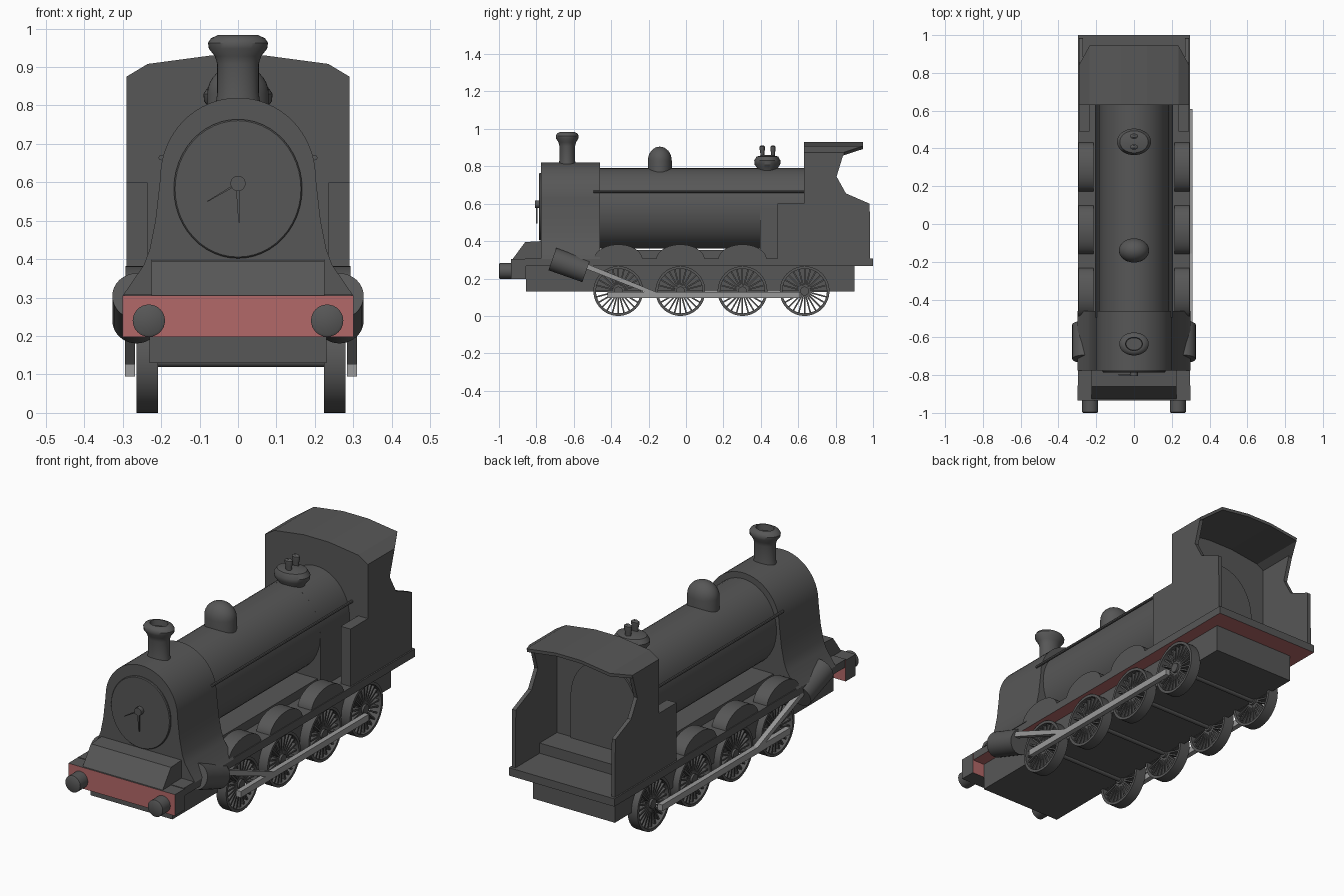
import bpy, bmesh, math
from mathutils import Matrix, Vector

if "Cube" in bpy.data.objects:
    bpy.data.objects.remove(bpy.data.objects["Cube"])


def material(name, r, g, b):
    m = bpy.data.materials.new(name)
    m.use_nodes = True
    m.diffuse_color = (r, g, b, 1)
    m.node_tree.nodes["Principled BSDF"].inputs["Base Color"].default_value = (r, g, b, 1)
    return m


GREY = material("dark grey", 0.095, 0.095, 0.095)
RED = material("faded red", 0.45, 0.14, 0.14)
STEEL = material("steel grey", 0.32, 0.32, 0.32)


def finish(name, bm, mat=GREY, smooth=False):
    bmesh.ops.remove_doubles(bm, verts=bm.verts, dist=1e-5)
    bmesh.ops.recalc_face_normals(bm, faces=bm.faces)
    me = bpy.data.meshes.new(name)
    bm.to_mesh(me)
    bm.free()
    me.materials.append(mat)
    ob = bpy.data.objects.new(name, me)
    bpy.context.collection.objects.link(ob)
    if smooth:
        bpy.ops.object.select_all(action="DESELECT")
        ob.select_set(True)
        bpy.context.view_layer.objects.active = ob
        bpy.ops.object.shade_smooth_by_angle(angle=math.radians(35))
    return ob


def prism(name, pts, axis, a, b, mat=GREY, smooth=False):
    """Extrude a profile along x (points are y,z) or along y (points are x,z)."""
    bm = bmesh.new()
    at = (lambda p, t: (t, *p)) if axis == "x" else (lambda p, t: (p[0], t, p[1]))
    f = bm.faces.new([bm.verts.new(at(p, a)) for p in pts])
    ext = bmesh.ops.extrude_face_region(bm, geom=[f])["geom"]
    shift = Vector((b - a, 0, 0)) if axis == "x" else Vector((0, b - a, 0))
    bmesh.ops.translate(bm, vec=shift, verts=[v for v in ext if isinstance(v, bmesh.types.BMVert)])
    return finish(name, bm, mat, smooth)


def box(name, x0, x1, y0, y1, z0, z1, mat=GREY):
    return prism(name, [(y0, z0), (y1, z0), (y1, z1), (y0, z1)], "x", x0, x1, mat)


def ring_surface(bm, profile, n, closed=False):
    """Spin (radius, height) points about z."""
    rings = [[bm.verts.new((r * math.cos(math.tau * i / n), r * math.sin(math.tau * i / n), z))
              for i in range(n)] for r, z in profile]
    pairs = list(zip(rings, rings[1:])) + ([(rings[-1], rings[0])] if closed else [])
    for lo, hi in pairs:
        for i in range(n):
            j = (i + 1) % n
            bm.faces.new((lo[i], lo[j], hi[j], hi[i]))
    if not closed:
        bm.faces.new(rings[0])
        bm.faces.new(rings[-1])


def lathe(name, profile, loc, rx=1, ry=1, rot=None, n=40, mat=GREY):
    bm = bmesh.new()
    ring_surface(bm, profile, n)
    bmesh.ops.scale(bm, vec=(rx, ry, 1), verts=bm.verts)
    ob = finish(name, bm, mat, True)
    ob.matrix_world = Matrix.Translation(loc) @ (rot or Matrix())
    return ob


ALONG_Y = Matrix.Rotation(-math.pi / 2, 4, "X")
ALONG_X = Matrix.Rotation(math.pi / 2, 4, "Y")
SIDES = (("left", 1), ("right", -1))


def arch(rx, rz, cz, n=32):
    return [(rx * math.cos(math.pi * i / n), cz + rz * math.sin(math.pi * i / n)) for i in range(n + 1)]


# Frame, running plate and buffer beam
box("frame", -0.23, 0.23, -0.855, 0.9, 0.13, 0.27)
plate = box("running_plate", -0.297, 0.297, -0.86, 1.0, 0.268, 0.308)
beam = box("buffer_beam", -0.3, 0.3, -0.935, -0.855, 0.197, 0.305)
for ob, rule in ((plate, lambda n: n.z < -0.5), (beam, lambda n: abs(n.y) > 0.5)):
    ob.data.materials.append(RED)
    for p in ob.data.polygons:
        p.material_index = int(rule(p.normal))
prism("front_step", [(-0.93, 0.3), (-0.86, 0.395), (-0.77, 0.4), (-0.77, 0.3)], "x", -0.225, 0.225)

# Smokebox with flared foot, door and handles
flare = [(0.215, 0.5), (0.23, 0.425), (0.245, 0.385), (0.3, 0.305)]
prism("smokebox", [(-x, z) for x, z in reversed(flare)] + arch(0.202, 0.207, 0.613)[::-1] + flare,
      "y", -0.775, -0.46, smooth=True)
lathe("smokebox_door", [(0.98, 0), (1, 0.004), (1, 0.02)], (0, -0.785, 0.583), 0.167, 0.181, ALONG_Y, 48)
lathe("door_knob", [(0.02, 0), (0.02, 0.03)], (0, -0.806, 0.597), rot=ALONG_Y, n=16)
for name, tx, tz in (("long_door_handle", 0.003, 0.495), ("short_door_handle", -0.08, 0.55)):
    prism(name, [(-0.006, 0.597), (0.006, 0.597), (tx + 0.002, tz), (tx - 0.002, tz)], "y", -0.802, -0.794)

# Boiler, firebox and the bed below them
lathe("boiler", [(1, 0), (1, 1.1)], (0, -0.47, 0.575), 0.187, 0.215, ALONG_Y, 48)
prism("firebox", arch(0.187, 0.215, 0.575) + [(-0.187, 0.3), (0.187, 0.3)], "y", 0.395, 0.66, smooth=True)
box("boiler_bed", -0.17, 0.17, -0.47, 0.5, 0.3, 0.352)

# Boiler fittings
lathe("chimney", [(0.058, 0), (0.054, 0.03), (0.054, 0.105), (0.06, 0.125), (0.076, 0.145), (0.078, 0.16),
                  (0.07, 0.172), (0.052, 0.18), (0.045, 0.18), (0.042, 0.15)],
      (0, -0.635, 0.803), 1, 0.78)
dome = [(1, 0), (1, 0.075)] + [(math.cos(a * math.pi / 16), 0.075 + 0.075 * math.sin(a * math.pi / 16))
                               for a in range(1, 9)]
lathe("steam_dome", dome, (0, -0.14, 0.755), 0.08, 0.064)
lathe("safety_valve_base", [(0.06, 0), (0.066, 0.025), (0.088, 0.05), (0.09, 0.07), (0.075, 0.092), (0.03, 0.1)],
      (0, 0.435, 0.76), 1, 0.78)
for i, y in enumerate((0.408, 0.465)):
    lathe("safety_valve_%d" % i, [(0.7, 0), (0.8, 0.03), (1, 0.045), (1, 0.06), (0.5, 0.067)],
          (0, y, 0.845), 0.021, 0.014, n=16)

# Cab
side = [(0.63, 0.3), (0.63, 0.875), (0.845, 0.875), (0.805, 0.745), (0.855, 0.655), (0.982, 0.6), (0.985, 0.3)]
roof_line = [(-0.29, 0.875), (-0.235, 0.908), (-0.07, 0.93), (0.07, 0.93), (0.235, 0.908), (0.29, 0.875)]
prism("cab_front", roof_line + [(0.29, 0.3), (-0.29, 0.3)], "y", 0.63, 0.65)
roof = prism("cab_roof", roof_line + [(x * 0.99, z - 0.016) for x, z in reversed(roof_line)], "y", 0.63, 0.945)
for v in roof.data.vertices:
    if v.co.y > 0.9 and abs(v.co.x) > 0.28:
        v.co.y = 0.845
box("cab_floor_step", -0.27, 0.27, 0.64, 0.79, 0.3, 0.36)

# Wheel mesh: tyre, hub and thin spokes, reused for every wheel
bm = bmesh.new()
ring_surface(bm, [(0.119, -0.028), (0.133, -0.028), (0.133, 0.028), (0.119, 0.028)], 48, True)
ring_surface(bm, [(0.024, -0.026), (0.024, 0.026)], 16)
for i in range(24):
    spoke = (Matrix.Rotation(math.tau * i / 24, 4, "Z") @ Matrix.Translation((0.07, 0, 0))
             @ Matrix.Diagonal((0.104, 0.008, 0.03, 1)))
    bmesh.ops.create_cube(bm, size=1, matrix=spoke)
first_wheel = finish("wheel", bm, smooth=True)
wheel_mesh = first_wheel.data
bpy.data.objects.remove(first_wheel)

AXLES = [-0.362 + 0.332 * i for i in range(4)]
SHIFT = 0.008
for i, y in enumerate(AXLES):
    lathe("axle_%d" % i, [(0.014, -0.24), (0.014, 0.24)], (SHIFT, y, 0.133), rot=ALONG_X, n=12)

# Parts repeated on both sides
for tag, s in SIDES:
    prism(tag + "_cab_side", side, "x", s * 0.27, s * 0.29)
    box(tag + "_cab_locker", s * 0.235, s * 0.29, 0.49, 0.635, 0.3, 0.6)
    lathe(tag + "_handrail", [(0.007, 0), (0.007, 1.13)], (s * 0.2, -0.495, 0.664), rot=ALONG_Y, n=8)
    lathe(tag + "_buffer", [(0.036, 0.0), (0.042, 0.004), (0.042, 0.07)], (s * 0.232, -1.0, 0.24), rot=ALONG_Y, n=32)
    for i, y in enumerate(AXLES):
        wheel = bpy.data.objects.new("%s_wheel_%d" % (tag, i), wheel_mesh)
        bpy.context.collection.objects.link(wheel)
        wheel.matrix_world = Matrix.Translation((s * 0.244 + SHIFT, y, 0.133)) @ ALONG_X
        if i < 3:
            prism("%s_splasher_%d" % (tag, i), [(y + px, z) for px, z in arch(0.13, 0.082, 0.3, 20)],
                  "x", s * 0.215, s * 0.293, smooth=True)
    # Tilted cylinder and its rods
    tilt = Matrix.Rotation(math.radians(-19.4), 4, "X") @ ALONG_Y
    lathe(tag + "_cylinder", [(0.063, -0.096), (0.063, 0.096)], (s * 0.264, -0.624, 0.272), rot=tilt, n=32)
    x0, x1 = s * 0.276 + SHIFT, s * 0.302 + SHIFT
    box(tag + "_coupling_rod", x0, x1, -0.42, 0.61, 0.095, 0.127, STEEL)
    prism(tag + "_piston_rod", [(-0.56, 0.262), (-0.2, 0.12), (-0.14, 0.12), (-0.55, 0.287)], "x", x0, x1, STEEL)
